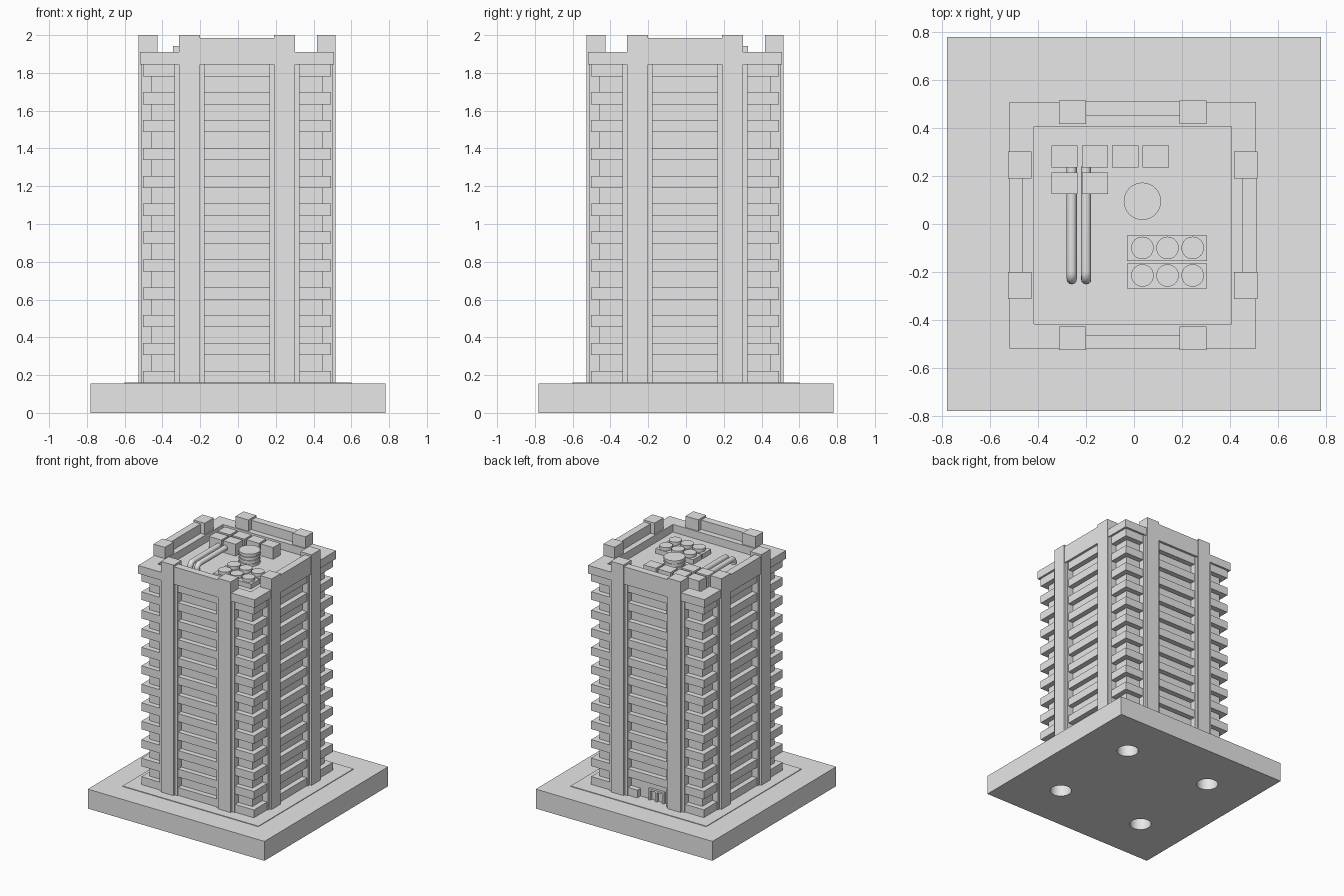
import bpy, bmesh, math
from mathutils import Matrix, Vector

if "Cube" in bpy.data.objects:
    bpy.data.objects.remove(bpy.data.objects["Cube"])

GREY = (0.8, 0.8, 0.8, 1)
mat = bpy.data.materials.new("plain grey")
mat.use_nodes = True
mat.diffuse_color = GREY
mat.node_tree.nodes["Principled BSDF"].inputs["Base Color"].default_value = GREY

BASE_TOP, ROOF = 0.155, 1.845
PITCH, BAND = 0.1475, 0.064
SHIFT = Vector((-0.005, -0.005, 0))   # tower sits slightly off the base centre


def add_box(bm, x0, x1, y0, y1, z0, z1, turn=0):
    m = (Matrix.Rotation(turn * math.pi / 2, 4, "Z")
         @ Matrix.Translation(((x0 + x1) / 2, (y0 + y1) / 2, (z0 + z1) / 2))
         @ Matrix.Diagonal((x1 - x0, y1 - y0, z1 - z0, 1)))
    return bmesh.ops.create_cube(bm, size=1, matrix=m)["verts"]


def add_cylinder(bm, x, y, z0, z1, r, sides=32):
    bmesh.ops.create_cone(bm, cap_ends=True, segments=sides, radius1=r, radius2=r,
                          depth=z1 - z0, matrix=Matrix.Translation((x, y, (z0 + z1) / 2)))


def finish(name, bm, offset=SHIFT, smooth=False):
    mesh = bpy.data.meshes.new(name)
    bm.to_mesh(mesh)
    bm.free()
    mesh.materials.append(mat)
    ob = bpy.data.objects.new(name, mesh)
    ob.location = offset
    bpy.context.collection.objects.link(ob)
    bpy.ops.object.select_all(action="DESELECT")
    ob.select_set(True)
    bpy.context.view_layer.objects.active = ob
    if smooth:
        bpy.ops.object.shade_smooth_by_angle(angle=math.radians(35))
    return ob


# Base with four round sockets underneath
bm = bmesh.new()
for sx in (-1, 1):
    for sy in (-1, 1):
        add_cylinder(bm, sx * 0.39, sy * 0.39, -0.1, 0.12, 0.08)
cutter = finish("socket_cutter", bm, Vector())
cutter.hide_render = True
bm = bmesh.new()
add_box(bm, -0.78, 0.78, -0.78, 0.78, 0, BASE_TOP)
base = finish("base", bm, Vector())
cut = base.modifiers.new("sockets", "BOOLEAN")
cut.operation, cut.solver, cut.object = "DIFFERENCE", "EXACT", cutter
bpy.ops.object.modifier_apply(modifier=cut.name)
bpy.data.objects.remove(cutter)
bpy.ops.object.shade_smooth_by_angle(angle=math.radians(35))

# Thin pavement
bm = bmesh.new()
add_box(bm, -0.6, 0.6, -0.6, 0.6, BASE_TOP - 0.01, BASE_TOP + 0.005)
finish("pavement", bm, Vector())

# Tower core
CORE, EDGE = 0.455, 0.497
bm = bmesh.new()
add_box(bm, -CORE, CORE, -CORE, CORE, BASE_TOP, ROOF)
finish("tower_core", bm)

# Floor bands, the lowest one open at the rear entrance
bm = bmesh.new()
for i in range(11):
    top = ROOF - i * PITCH
    add_box(bm, -EDGE, EDGE, -EDGE, EDGE, top - BAND, top)
top = ROOF - 11 * PITCH
add_box(bm, -EDGE, EDGE, -EDGE, CORE - 0.005, top - BAND, top)
add_box(bm, 0.09, EDGE, CORE - 0.005, EDGE, top - BAND, top)
add_box(bm, -EDGE, -0.17, CORE - 0.005, EDGE, top - BAND, top)
finish("floor_bands", bm)

# Rear entrance
bm = bmesh.new()
for x in (-0.12, -0.06, 0.0):
    add_box(bm, x - 0.008, x + 0.008, CORE - 0.01, 0.475, BASE_TOP, 0.25)
add_box(bm, -0.128, 0.008, CORE - 0.01, 0.475, 0.235, 0.25)
finish("entrance_frame", bm)

# Pillars, their backing fins and the parapets, on each of the four sides
pillars, fins, walls = bmesh.new(), bmesh.new(), bmesh.new()
for turn in range(4):
    for s in (-1, 1):
        a, b = sorted((s * 0.195, s * 0.308))
        add_box(pillars, a, b, -0.521, -0.422, BASE_TOP, 2.0, turn)
        add_box(fins, a - 0.022, b + 0.022, -0.505, -0.43, BASE_TOP, ROOF, turn)
    add_box(walls, -0.2, 0.2, -0.516, -0.458, ROOF, 1.985, turn)
finish("pillars", pillars)
finish("pillar_fins", fins)
finish("parapets", walls)

# Roof slab with a sunken deck
bm = bmesh.new()
add_box(bm, -0.514, 0.514, -0.514, 0.514, ROOF, 1.91)
bm.normal_update()
lid = max(bm.faces, key=lambda f: f.calc_center_median().z)
bmesh.ops.inset_region(bm, faces=[lid], thickness=0.144)
for v in lid.verts:
    v.co.z = 1.91
rim = bmesh.ops.inset_individual(bm, faces=[lid], thickness=0.0, depth=0.0)
for v in lid.verts:
    v.co.z = ROOF + 0.003
bmesh.ops.recalc_face_normals(bm, faces=bm.faces)
finish("roof_slab", bm)

# Roof equipment boxes
bm = bmesh.new()
for i in range(4):
    x = -0.345 + i * 0.127
    add_box(bm, x, x + 0.11, 0.235, 0.327, ROOF, 1.942)
for x in (-0.345, -0.218):
    add_box(bm, x, x + 0.11, 0.125, 0.215, ROOF, 1.942)
finish("equipment_boxes", bm, Vector())

# Cooling units with three fans each
units, fans = bmesh.new(), bmesh.new()
for y in (-0.102, -0.217):
    add_box(units, -0.03, 0.305, y - 0.053, y + 0.053, ROOF, 1.885)
    for i in range(3):
        add_cylinder(fans, 0.035 + i * 0.105, y + 0.002, 1.88, 1.91, 0.047)
finish("cooling_units", units, Vector())
finish("cooling_fans", fans, Vector(), smooth=True)

# Ribbed water tank
bm = bmesh.new()
add_cylinder(bm, 0.035, 0.095, ROOF, 1.94, 0.072)
for i in range(4):
    z = ROOF + 0.005 + i * 0.027
    add_cylinder(bm, 0.035, 0.095, z, z + 0.019, 0.078)
finish("water_tank", bm, Vector(), smooth=True)

# Pipes that bend down into the deck
for n, x in enumerate((-0.26, -0.2)):
    curve = bpy.data.curves.new("pipe_path", "CURVE")
    curve.dimensions = "3D"
    curve.bevel_depth, curve.bevel_resolution = 0.021, 4
    curve.use_fill_caps = True
    path = [(x, 0.24, 1.89), (x, -0.2, 1.89)]
    for k in range(1, 7):
        a = k * math.pi / 12
        path.append((x, -0.2 - 0.03 * math.sin(a), 1.86 + 0.03 * math.cos(a)))
    path.append((x, -0.23, ROOF))
    spline = curve.splines.new("POLY")
    spline.points.add(len(path) - 1)
    for p, co in zip(spline.points, path):
        p.co = (*co, 1)
    curve.materials.append(mat)
    pipe = bpy.data.objects.new("roof_pipe_%d" % (n + 1), curve)
    bpy.context.collection.objects.link(pipe)
